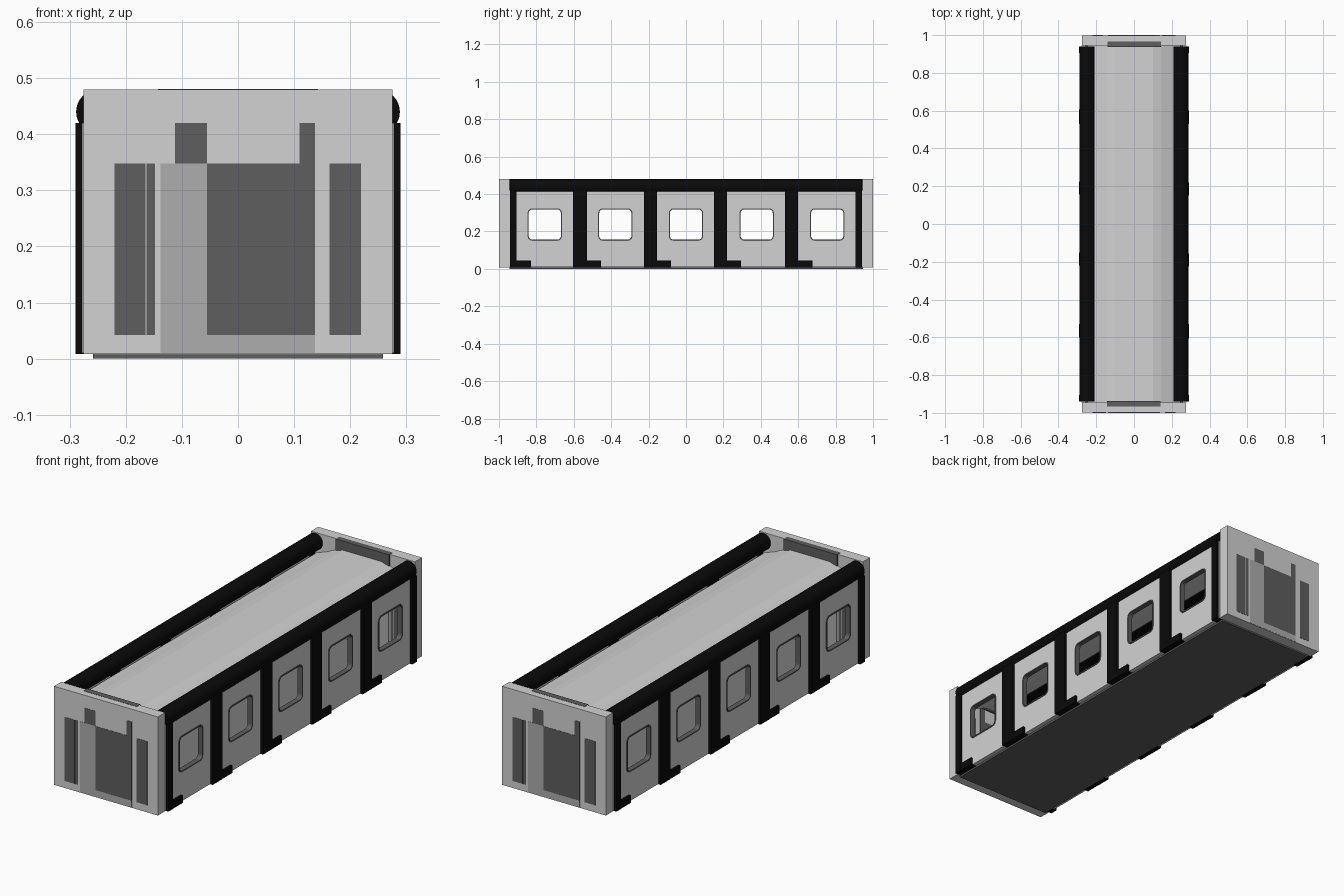
import bpy, bmesh, math
from mathutils import Matrix, Vector

cube = bpy.data.objects.get("Cube")
if cube:
    bpy.data.objects.remove(cube, do_unlink=True)


def material(name, value):
    m = bpy.data.materials.new(name)
    m.use_nodes = True
    colour = (value, value, value, 1)
    m.diffuse_color = colour
    m.node_tree.nodes["Principled BSDF"].inputs["Base Color"].default_value = colour
    return m


LIGHT = material("light grey", 0.65)
MID = material("mid grey", 0.42)
FLOOR = material("floor grey", 0.2)
DARK = material("dark grey", 0.112)
BLACK = material("black", 0.003)

END = 0.945          # inner face of the end caps
WINDOWS = [-0.755, -0.378, 0, 0.378, 0.755]


def add(name, bm, mat, turn=0):
    """Turn a bmesh into an object, optionally rotated about the vertical."""
    bmesh.ops.transform(bm, matrix=Matrix.Rotation(turn, 4, 'Z'), verts=bm.verts)
    bmesh.ops.recalc_face_normals(bm, faces=bm.faces)
    me = bpy.data.meshes.new(name)
    bm.to_mesh(me)
    bm.free()
    ob = bpy.data.objects.new(name, me)
    bpy.context.collection.objects.link(ob)
    me.materials.append(mat)
    return ob


def box(name, x, y, z, mat, turn=0):
    bm = bmesh.new()
    bmesh.ops.create_cube(bm, size=1)
    for v in bm.verts:
        v.co = Vector(r[0] if c < 0 else r[1] for r, c in zip((x, y, z), v.co))
    return add(name, bm, mat, turn)


def prism(name, outline, y, mat, turn=0):
    """Extrude an x-z outline along y."""
    bm = bmesh.new()
    face = bm.faces.new([bm.verts.new((px, y[0], pz)) for px, pz in outline])
    new = bmesh.ops.extrude_face_region(bm, geom=[face])["geom"]
    bmesh.ops.translate(bm, vec=(0, y[1] - y[0], 0),
                        verts=[g for g in new if isinstance(g, bmesh.types.BMVert)])
    return add(name, bm, mat, turn)


def rounded(yc, zc, hy, hz, r, steps=4):
    """Rounded rectangle outline in y-z."""
    pts = []
    for k, (sy, sz) in enumerate(((1, 1), (-1, 1), (-1, -1), (1, -1))):
        for i in range(steps + 1):
            a = math.pi / 2 * (k + i / steps)
            pts.append((yc + sy * (hy - r) + r * math.cos(a),
                        zc + sz * (hz - r) + r * math.sin(a)))
    return pts


def window_cutter(turn):
    bm = bmesh.new()
    for yc in WINDOWS:
        f = bm.faces.new([bm.verts.new((0.2, y, z)) for y, z in rounded(yc, 0.237, 0.09, 0.085, 0.022)])
        new = bmesh.ops.extrude_face_region(bm, geom=[f])["geom"]
        bmesh.ops.translate(bm, vec=(0.15, 0, 0),
                            verts=[g for g in new if isinstance(g, bmesh.types.BMVert)])
    ob = add("window_cutter", bm, DARK, turn)
    ob.hide_render = True
    return ob


def window_frames(turn):
    """Thin rings lining each window opening."""
    bm = bmesh.new()
    for yc in WINDOWS:
        loops = []
        for x, grow in ((0.256, 0.004), (0.281, 0.004), (0.281, -0.002), (0.256, -0.002)):
            pts = rounded(yc, 0.237, 0.088 + grow, 0.083 + grow, 0.021 + grow)
            loops.append([bm.verts.new((x, y, z)) for y, z in pts])
        n = len(loops[0])
        for a, b in zip(loops, loops[1:] + loops[:1]):
            for i in range(n):
                j = (i + 1) % n
                bm.faces.new((a[i], a[j], b[j], b[i]))
    return add("window_frames", bm, DARK, turn)


for side, turn in (("left", 0), ("right", math.pi)):
    # Side wall with window openings
    wall = box(side + "_wall", (0.256, 0.278), (-END, END), (0.01, 0.42), LIGHT, turn)
    cutter = window_cutter(turn)
    mod = wall.modifiers.new("windows", 'BOOLEAN')
    mod.object = cutter
    mod.operation = 'DIFFERENCE'
    mod.solver = 'EXACT'
    bpy.context.view_layer.objects.active = wall
    bpy.ops.object.modifier_apply(modifier=mod.name)
    bpy.data.objects.remove(cutter, do_unlink=True)
    window_frames(turn)

    # Posts with a small foot beside each
    posts = [(-0.94, -0.905), (-0.605, -0.53), (-0.225, -0.155), (0.15, 0.22), (0.53, 0.6), (0.905, 0.94)]
    for i, (a, b) in enumerate(posts):
        box(f"{side}_post_{i}", (0.25, 0.29), (a, b), (0.008, 0.42), BLACK, turn)
        if i < len(posts) - 1:
            box(f"{side}_foot_{i}", (0.25, 0.289), (b, b + 0.075), (0.008, 0.044), BLACK, turn)

    # Round roof rail
    circle = [(0.249 + 0.0395 * math.cos(t * math.tau / 32), 0.44 + 0.0395 * math.sin(t * math.tau / 32))
              for t in range(32)]
    rail = prism(side + "_roof_rail", circle, (-0.94, 0.94), BLACK, turn)
    bpy.ops.object.select_all(action='DESELECT')
    rail.select_set(True)
    bpy.context.view_layer.objects.active = rail
    bpy.ops.object.shade_smooth_by_angle()

# Roof with sloping shoulders, ceiling strip, floor and underside
top = [(0.245, 0.385), (0.2, 0.4), (0.145, 0.425), (0.1, 0.438)]
top += [(-x, z) for x, z in reversed(top)]
prism("roof", top + [(x, z - 0.015) for x, z in reversed(top)], (-END, END), LIGHT)
box("ceiling_strip", (-0.04, 0.04), (-0.94, 0.94), (0.415, 0.424), BLACK)
box("floor", (-0.257, 0.257), (-END, END), (0.007, 0.015), FLOOR)
box("underside", (-0.258, 0.258), (-END, END), (0, 0.008), DARK)

# Painted door panels: x range, z range, colour
DOOR = [
    ((-0.138, -0.055), (0.01, 0.348), MID),
    ((-0.055, 0.137), (0.01, 0.042), MID),
    ((-0.055, 0.137), (0.042, 0.348), DARK),
    ((-0.112, -0.055), (0.348, 0.42), DARK),
    ((0.11, 0.137), (0.348, 0.42), DARK),
    ((-0.22, -0.165), (0.042, 0.348), DARK),
    ((-0.163, -0.148), (0.042, 0.348), DARK),
    ((0.163, 0.219), (0.042, 0.348), DARK),
]

for end, turn in (("front", 0), ("back", math.pi)):
    # End cap, door header and door panels on both faces
    box(end + "_cap", (-0.275, 0.275), (-0.999, -END), (0.008, 0.48), LIGHT, turn)
    box(end + "_door_header", (-0.143, 0.14), (-0.966, -0.938), (0.415, 0.481), DARK, turn)
    for i, (x, z, mat) in enumerate(DOOR):
        box(f"{end}_door_panel_{i}", x, (-1, -0.998), z, mat, turn)
        box(f"{end}_inner_door_panel_{i}", x, (-0.946, -0.943), z, mat, turn)
